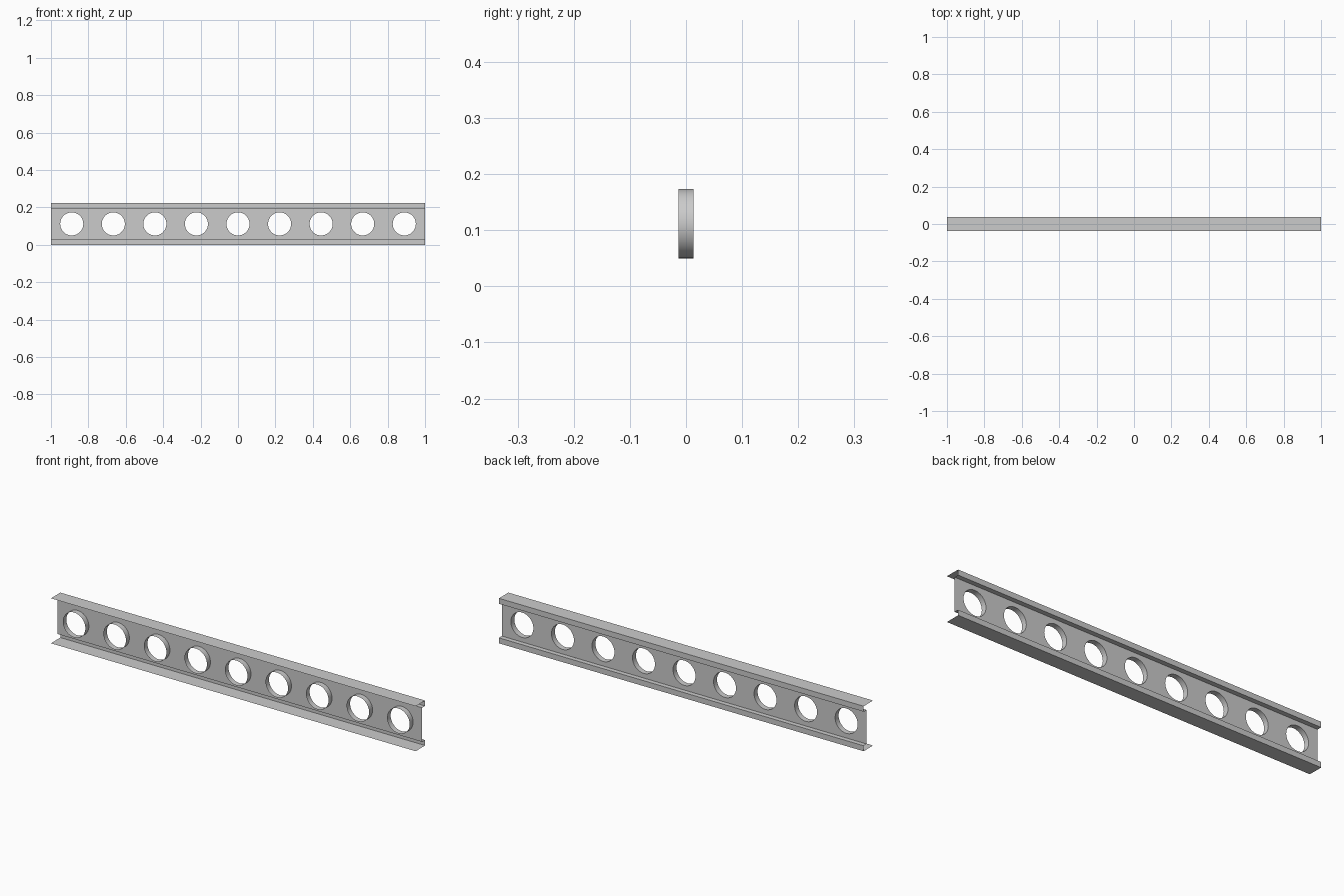
import bpy, bmesh, math

if "Cube" in bpy.data.objects:
    bpy.data.objects.remove(bpy.data.objects["Cube"])

LENGTH, HEIGHT = 2.0, 0.223
HALF_W = 0.037            # flange half width in y
WEB_Y = 0.0137            # plane of the recessed web
LIP = 0.027               # height of the stepped lips
HOLES, RADIUS, SIDES = 9, 0.0617, 48
PITCH = LENGTH / HOLES
MID = HEIGHT / 2


def finish(name, bm, smooth=False):
    bmesh.ops.remove_doubles(bm, verts=bm.verts, dist=1e-5)
    for f in bm.faces:
        f.smooth = smooth
    mesh = bpy.data.meshes.new(name)
    bm.to_mesh(mesh)
    bm.free()
    obj = bpy.data.objects.new(name, mesh)
    bpy.context.collection.objects.link(obj)
    return obj


def sheet_rail(name, profile):
    """Extrude an open y/z profile along the whole beam."""
    bm = bmesh.new()
    rows = [[bm.verts.new((x, y, z)) for y, z in profile]
            for x in (-LENGTH / 2, LENGTH / 2)]
    for i in range(len(profile) - 1):
        bm.faces.new((rows[0][i], rows[1][i], rows[1][i + 1], rows[0][i + 1]))
    return finish(name, bm)


# Folded sheet rails: flange, lip, step back in to the web
lower = [(-HALF_W, 0), (HALF_W, 0), (HALF_W, LIP), (WEB_Y, LIP)]
sheet_rail("bottom_rail", lower)
sheet_rail("top_rail", [(y, HEIGHT - z) for y, z in reversed(lower)])

# Web panel with round holes, and the forward collar of each hole
web, collars = bmesh.new(), bmesh.new()
for h in range(HOLES):
    cx = (h - (HOLES - 1) / 2) * PITCH
    inner, outer, back, front = [], [], [], []
    for i in range(SIDES):
        a = 2 * math.pi * i / SIDES
        c, s = math.cos(a), math.sin(a)
        m = max(abs(c), abs(s))
        px, pz = cx + RADIUS * c, MID + RADIUS * s
        inner.append(web.verts.new((px, WEB_Y, pz)))
        outer.append(web.verts.new((cx + c / m * PITCH / 2, WEB_Y,
                                    MID + s / m * (MID - LIP))))
        back.append(collars.verts.new((px, WEB_Y, pz)))
        front.append(collars.verts.new((px, -WEB_Y, pz)))
    for i in range(SIDES):
        j = (i + 1) % SIDES
        web.faces.new((inner[i], outer[i], outer[j], inner[j]))
        collars.faces.new((back[i], back[j], front[j], front[i]))
finish("web_panel", web)
finish("hole_collars", collars, smooth=True)
